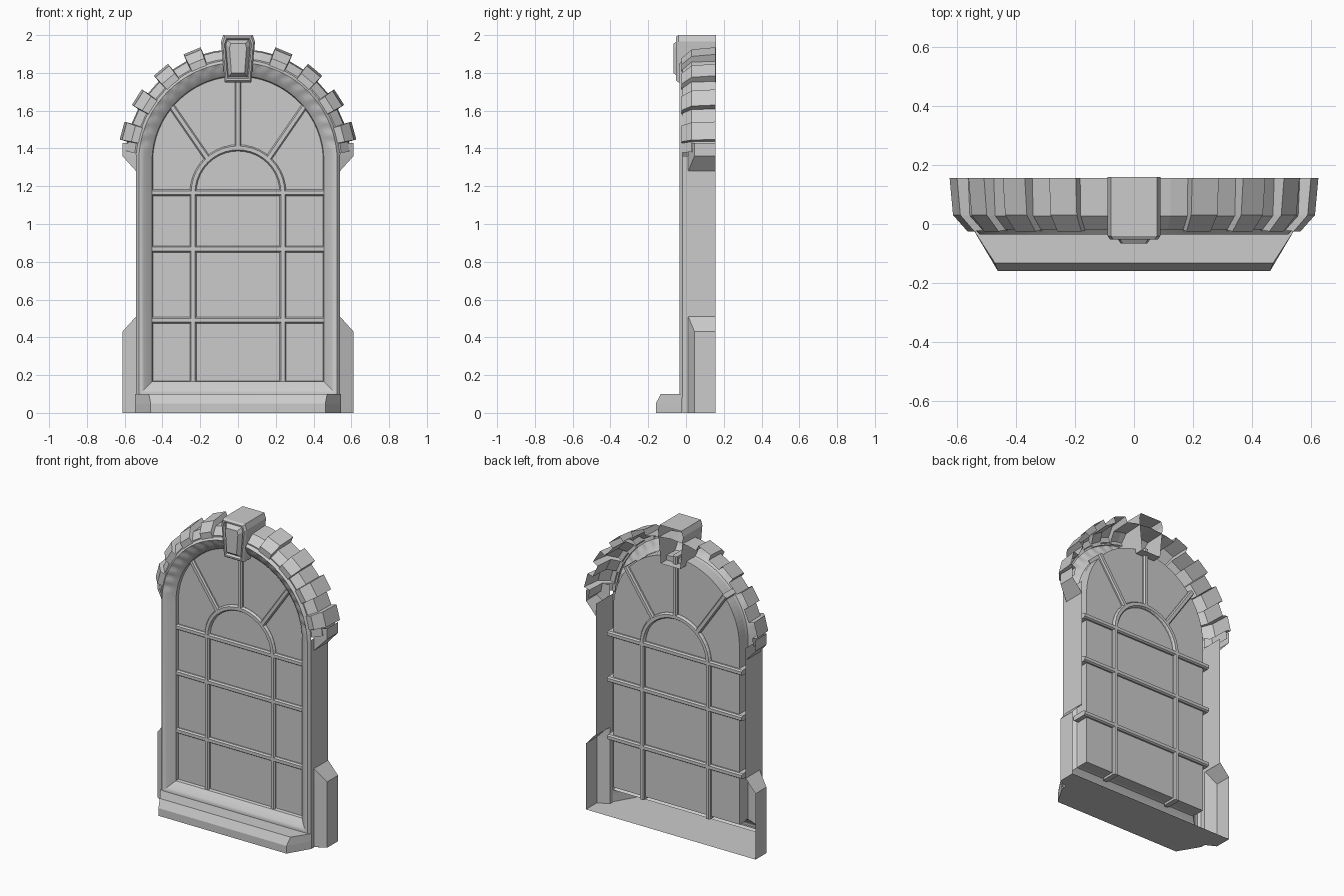
import bpy, bmesh, math
from math import sin, cos, pi, radians
from mathutils import Vector

if "Cube" in bpy.data.objects:
    bpy.data.objects.remove(bpy.data.objects["Cube"])

BACK = 0.157          # open rear plane of the shell
CZ = 1.33             # centre height of the main arch


def make(name, grids, smooth=False):
    """grids: list of (rows, wrap_rows, wrap_cols, cap_first, cap_last)."""
    bm = bmesh.new()
    for rows, wr, wc, cap0, cap1 in grids:
        vs = [[bm.verts.new(p) for p in r] for r in rows]
        n, m = len(rows), len(rows[0])
        for i in range(n if wr else n - 1):
            for j in range(m if wc else m - 1):
                a, b = vs[i], vs[(i + 1) % n]
                k = (j + 1) % m
                bm.faces.new((a[j], a[k], b[k], b[j]))
        if cap0:
            bm.faces.new(vs[0])
        if cap1:
            bm.faces.new(vs[-1])
    bmesh.ops.remove_doubles(bm, verts=bm.verts, dist=1e-4)
    bmesh.ops.dissolve_degenerate(bm, edges=bm.edges, dist=1e-5)
    bmesh.ops.recalc_face_normals(bm, faces=bm.faces)
    me = bpy.data.meshes.new(name)
    bm.to_mesh(me)
    bm.free()
    ob = bpy.data.objects.new(name, me)
    bpy.context.collection.objects.link(ob)
    if smooth:
        bpy.ops.object.select_all(action='DESELECT')
        ob.select_set(True)
        bpy.context.view_layer.objects.active = ob
        bpy.ops.object.shade_smooth_by_angle(angle=radians(35))
    return ob


def mirror_x(ob):
    ob.modifiers.new("mirror", 'MIRROR').use_axis[0] = True
    return ob


# arched opening outline at half-width d, with optional carved ripple on the arch
def outline(d, y, ripple=0.0, n=96):
    pts = [(d, y, 0.62 - d)]
    for i in range(n + 1):
        a = pi * i / n
        dy = ripple * (0.5 - 0.5 * cos(44 * a)) if 0.1 < a < pi - 0.1 else 0
        pts.append((d * cos(a), y + dy, CZ + d * sin(a)))
    pts.append((-d, y, 0.62 - d))
    return pts


# window frame moulding
make("frame_moulding", [([outline(0.54, -0.018), outline(0.525, -0.035),
                          outline(0.512, -0.034, 0.012), outline(0.496, -0.024, 0.008),
                          outline(0.475, -0.008), outline(0.455, 0.01),
                          outline(0.45, 0.035)],
                         False, True, False, False)], smooth=True)

# glass slab
make("glass_pane", [([outline(0.455, 0.03, n=48), outline(0.455, 0.1, n=48)],
                     False, True, True, True)])

# side walls: full depth between pilaster and impost, narrow strip below
mirror_x(make("side_wall", [
    ([[(0.54, -0.018, 0.5), (0.54, BACK, 0.5)],
      [(0.54, -0.018, 1.36), (0.54, BACK, 1.36)]], False, False, False, False),
    ([[(0.54, -0.018, 0), (0.54, 0.012, 0)],
      [(0.54, -0.018, 0.5), (0.54, 0.012, 0.5)]], False, False, False, False)]))


# pilaster blocks and imposts: chamfered shells on the sides
def side_block(name, z_full0, z_full1, z_tip):
    full = [(0.54, 0.01), (0.612, 0.045), (0.612, BACK)]
    tip = [(0.54, 0.01), (0.54, 0.012), (0.54, BACK)]
    rows = [[(x, y, z) for x, y in prof] for prof, z in
            ((full, z_full0), (full, z_full1), (tip, z_tip))]
    mirror_x(make(name, [(rows, False, False, False, False)]))


side_block("pilaster_block", 0.0, 0.43, 0.51)
side_block("impost", 1.43, 1.36, 1.28)

# stepped ring of voussoirs, alternating low and raised
LOW = [(0.525, -0.015), (0.548, -0.018), (0.592, 0.028), (0.598, BACK)]
HIGH = [(0.525, -0.022), (0.575, -0.025), (0.625, 0.03), (0.637, BACK)]


def ring_row(deg, prof):
    a = radians(deg)
    return [(r * cos(a), y, CZ + r * sin(a)) for r, y in prof]


rows = [ring_row(5, LOW)]
for c in (15, 32.5, 50, 67.5):
    rows += [ring_row(c - 4.7, LOW), ring_row(c - 4.4, HIGH),
             ring_row(c + 4.4, HIGH), ring_row(c + 4.7, LOW)]
rows += [ring_row(78, LOW), ring_row(90, LOW)]
mirror_x(make("voussoir_ring", [(rows, False, False, False, False)]))

# keystone with grooved front panel
hexa = [(0.078, 2.0), (0.09, 1.965), (0.07, 1.75),
        (-0.07, 1.75), (-0.09, 1.965), (-0.078, 2.0)]


def key_row(y, s):
    return [(x * s, y, 1.88 + (z - 1.88) * (0.25 + 0.75 * s)) for x, z in hexa]


make("keystone", [([key_row(BACK + 0.003, 1), key_row(-0.04, 1), key_row(-0.053, 0.9),
                    key_row(-0.053, 0.8), key_row(-0.038, 0.72), key_row(-0.066, 0.5)],
                   False, True, False, True)])


# sill: tapered ledge with chamfered nose
def sill_row(z, fx, fy):
    return [(-0.545, -0.02, z), (-fx, fy, z), (fx, fy, z), (0.545, -0.02, z)]


make("sill", [
    ([sill_row(0, 0.462, -0.16), sill_row(0.05, 0.462, -0.16),
      sill_row(0.1, 0.472, -0.133)], False, False, False, True)])
# floor of the shell
make("base_floor", [([[(-0.462, -0.16, 0), (0.462, -0.16, 0)],
                      [(-0.545, -0.02, 0), (0.545, -0.02, 0)],
                      [(-0.545, 0.01, 0), (0.545, 0.01, 0)],
                      [(-0.612, 0.045, 0), (0.612, 0.045, 0)],
                      [(-0.612, BACK, 0), (0.612, BACK, 0)]],
                     False, False, False, False)])

# glazing bars: small double-sided moulded strips through the glass
SECT = [(-0.017, 0.022), (-0.01, 0.012), (0.01, 0.012), (0.017, 0.022),
        (0.017, 0.11), (0.01, 0.12), (-0.01, 0.12), (-0.017, 0.11)]


def bar(path):
    p = [Vector(q) for q in path]
    rows = []
    for i, q in enumerate(p):
        t = (p[min(i + 1, len(p) - 1)] - p[max(i - 1, 0)]).normalized()
        rows.append([(q.x - t.y * u, y, q.y + t.x * u) for u, y in SECT])
    return (rows, False, True, True, True)


arch = [(0.238, 0.15)] + [(0.238 * cos(pi * i / 20), 1.165 + 0.238 * sin(pi * i / 20))
                          for i in range(21)] + [(-0.238, 0.15)]
make("arched_glazing_bar", [bar(arch)])
make("cross_glazing_bars", [bar([(-0.485, z), (0.485, z)]) for z in (0.49, 0.867, 1.165)])
make("radial_glazing_bars", [bar([(0, 1.395), (0, 1.8)])] +
     [bar([(s * 0.16, 1.345), (s * 0.36, 1.635)]) for s in (-1, 1)])
